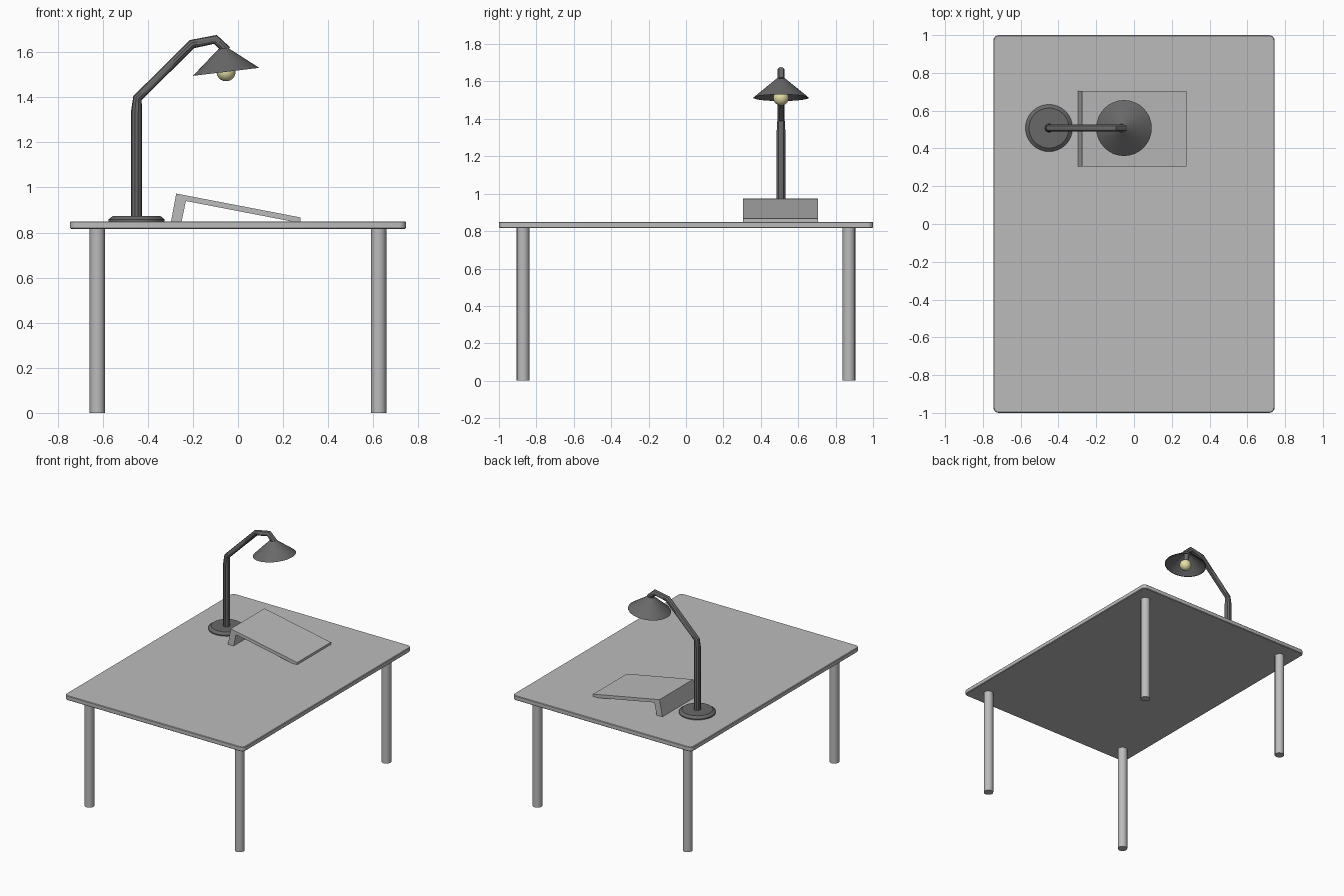
import bpy, bmesh, math
from mathutils import Matrix, Vector

cube = bpy.data.objects.get("Cube")
if cube:
    bpy.data.objects.remove(cube, do_unlink=True)


def material(name, rgb):
    mat = bpy.data.materials.new(name)
    mat.use_nodes = True
    colour = (*rgb, 1)
    mat.diffuse_color = colour
    mat.node_tree.nodes["Principled BSDF"].inputs["Base Color"].default_value = colour
    return mat


GREY = material("light grey", (0.5, 0.5, 0.5))
DARK = material("dark grey", (0.14, 0.14, 0.14))
BULB = material("pale yellow", (0.78, 0.74, 0.4))


def finish(name, bm, mat, smooth=True):
    """Turn a bmesh into a named, coloured object."""
    bmesh.ops.recalc_face_normals(bm, faces=bm.faces[:])
    mesh = bpy.data.meshes.new(name)
    bm.to_mesh(mesh)
    bm.free()
    obj = bpy.data.objects.new(name, mesh)
    bpy.context.collection.objects.link(obj)
    mesh.materials.append(mat)
    if smooth:
        shade(obj)
    return obj


def shade(obj):
    bpy.ops.object.select_all(action='DESELECT')
    obj.select_set(True)
    bpy.context.view_layer.objects.active = obj
    bpy.ops.object.shade_smooth_by_angle(angle=math.radians(35))


def lathe(name, profile, matrix, mat, sides=32):
    """Spin a (radius, height) profile about its own z axis."""
    bm = bmesh.new()
    verts = [bm.verts.new((r, 0, z)) for r, z in profile]
    edges = [bm.edges.new(pair) for pair in zip(verts, verts[1:])]
    bmesh.ops.spin(bm, geom=verts + edges, cent=(0, 0, 0), axis=(0, 0, 1),
                   angle=math.tau, steps=sides, use_duplicate=False)
    bmesh.ops.remove_doubles(bm, verts=bm.verts[:], dist=0.0002)
    bm.transform(matrix)
    return finish(name, bm, mat)


# Table top: box with rounded corners and softened rims
bm = bmesh.new()
bmesh.ops.create_cube(bm, size=1, matrix=Matrix.Translation((0, 0, 0.833))
                      @ Matrix.Diagonal((1.49, 2, 0.034, 1)))
corners = [e for e in bm.edges if abs(e.verts[0].co.z - e.verts[1].co.z) > 0.01]
bmesh.ops.bevel(bm, geom=corners, offset=0.03, segments=4, profile=0.5, affect='EDGES')
rims = [e for e in bm.edges if abs(e.verts[0].co.z - e.verts[1].co.z) < 0.001]
bmesh.ops.bevel(bm, geom=rims, offset=0.004, segments=1, affect='EDGES')
finish("table_top", bm, GREY)

# Four round legs
for side, x in (("left", 0.624), ("right", -0.624)):
    for end, y in (("front", -0.871), ("back", 0.871)):
        lathe(f"{end}_{side}_leg", [(0, 0), (0.034, 0), (0.034, 0.818), (0, 0.818)],
              Matrix.Translation((x, y, 0)), GREY, 16)

# Sloping reading stand, extruded from its side profile
bm = bmesh.new()
outline = [(-0.297, 0.85), (-0.274, 0.973), (0.278, 0.867), (0.278, 0.85),
           (0.235, 0.85), (-0.231, 0.94), (-0.25, 0.85)]
face = bm.faces.new([bm.verts.new((x, 0.305, z)) for x, z in outline])
moved = bmesh.ops.extrude_face_region(bm, geom=[face])["geom"]
bmesh.ops.translate(bm, vec=(0, 0.4, 0),
                    verts=[v for v in moved if isinstance(v, bmesh.types.BMVert)])
finish("reading_stand", bm, GREY, smooth=False)

# Lamp base
LAMP_Y = 0.508
lathe("lamp_base", [(0, 0), (0.125, 0), (0.125, 0.008), (0.106, 0.023), (0, 0.023)],
      Matrix.Translation((-0.45, LAMP_Y, 0.85)), DARK)

# Bent lamp arm
curve = bpy.data.curves.new("lamp_arm", 'CURVE')
curve.dimensions = '3D'
curve.bevel_depth = 0.024
curve.bevel_resolution = 3
curve.use_fill_caps = True
path = [(-0.45, 0.86, 1), (-0.45, 1.34, 1), (-0.446, 1.397, 0.85),
        (-0.204, 1.636, 0.85), (-0.1, 1.657, 0.85), (-0.05, 1.608, 0.85)]
spline = curve.splines.new('POLY')
spline.points.add(len(path) - 1)
for point, (x, z, radius) in zip(spline.points, path):
    point.co = (x, LAMP_Y, z, 1)
    point.radius = radius
arm = bpy.data.objects.new("lamp_arm", curve)
bpy.context.collection.objects.link(arm)
curve.materials.append(DARK)
bpy.ops.object.select_all(action='DESELECT')
arm.select_set(True)
bpy.context.view_layer.objects.active = arm
bpy.ops.object.convert(target='MESH')
shade(bpy.context.object)

# Tilted open shade with a thin wall, and the bulb inside it
tilt = (Matrix.Translation((-0.053, LAMP_Y, 1.513))
        @ Matrix.Rotation(math.radians(-6.9), 4, 'Y'))
lathe("lamp_shade", [(0, 0.104), (0.022, 0.104), (0.148, 0), (0.144, 0),
                     (0.02, 0.099), (0, 0.099)], tilt, DARK)
bm = bmesh.new()
bmesh.ops.create_uvsphere(bm, u_segments=20, v_segments=12, radius=0.042, matrix=tilt)
finish("bulb", bm, BULB)
lathe("bulb_socket", [(0, 0.03), (0.018, 0.03), (0.018, 0.1), (0, 0.1)], tilt, DARK, 16)
